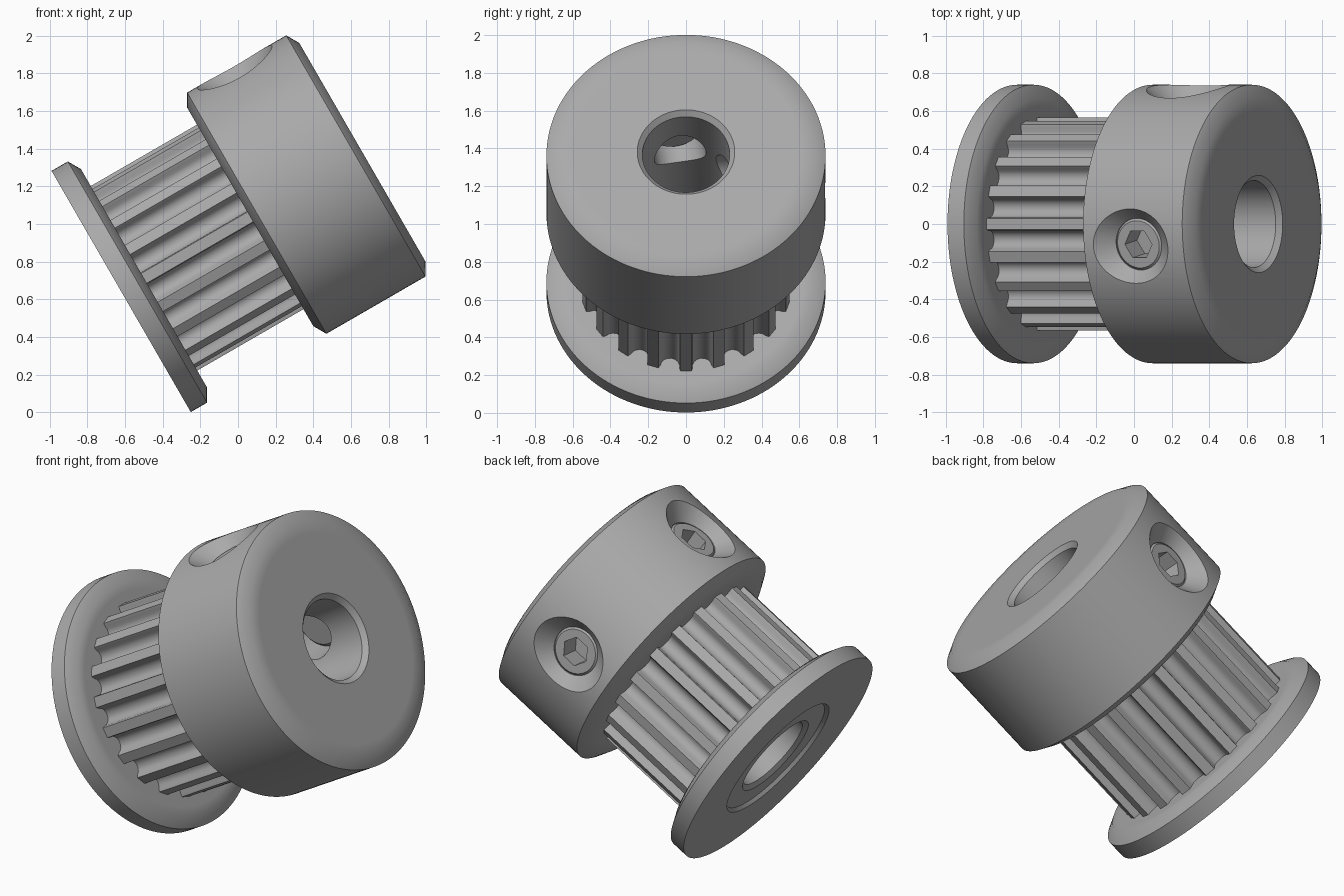
import bpy, bmesh
from math import sin, cos, pi, radians, atan2, hypot
from mathutils import Matrix, Vector

cube = bpy.data.objects.get("Cube")
if cube:
    bpy.data.objects.remove(cube)

R, BORE, RIM = 0.739, 0.231, 0.258      # outer, bore and bore-chamfer radii
CHAMFER_R, CHAMFER_S = 0.07, 0.04
BACK, FLANGE_TOP, HUB_BASE, FRONT = -0.216, -0.076, 0.575, 1.262
TEETH = 20

metal = bpy.data.materials.new("grey metal")
metal.use_nodes = True
grey = (0.4, 0.4, 0.4, 1)
metal.diffuse_color = grey
metal.node_tree.nodes["Principled BSDF"].inputs["Base Color"].default_value = grey

# Shaft axis: local z leans 30 degrees up towards +x, local x points up
tilt = Matrix.Translation((-0.433, 0, 0.75)) @ Matrix((
    (-sin(pi / 6), 0, cos(pi / 6), 0),
    (0, -1, 0, 0),
    (cos(pi / 6), 0, sin(pi / 6), 0),
    (0, 0, 0, 1)))


def finish(name, bm, place=Matrix()):
    bmesh.ops.transform(bm, matrix=tilt @ place, verts=bm.verts)
    bmesh.ops.recalc_face_normals(bm, faces=bm.faces)
    mesh = bpy.data.meshes.new(name)
    bm.to_mesh(mesh)
    bm.free()
    mesh.materials.append(metal)
    obj = bpy.data.objects.new(name, mesh)
    bpy.context.collection.objects.link(obj)
    return obj


def lathe(name, profile, steps, closed=True, place=Matrix()):
    """Turn (radius, height) points about local z."""
    bm = bmesh.new()
    verts = [bm.verts.new((r, 0, s)) for r, s in profile]
    edges = [bm.edges.new(p) for p in zip(verts, verts[1:])]
    if closed:
        edges.append(bm.edges.new((verts[-1], verts[0])))
    bmesh.ops.spin(bm, geom=verts + edges, cent=(0, 0, 0), axis=(0, 0, 1),
                   angle=2 * pi, steps=steps, use_merge=True)
    bmesh.ops.remove_doubles(bm, verts=bm.verts, dist=1e-5)
    return finish(name, bm, place)


def smooth(obj, degrees=35):
    bpy.ops.object.select_all(action='DESELECT')
    obj.select_set(True)
    bpy.context.view_layer.objects.active = obj
    bpy.ops.object.shade_smooth_by_angle(angle=radians(degrees))


# Flange with a chamfered inner edge and a shallow recess on its end
flange = lathe("flange", [
    (BORE, FLANGE_TOP), (BORE, BACK + 0.04), (RIM, BACK + 0.02),
    (0.385, BACK + 0.02), (0.40, BACK), (R, BACK),
    (R, FLANGE_TOP - CHAMFER_S), (R - CHAMFER_R, FLANGE_TOP),
    (0.62, FLANGE_TOP)], 128)

# Hub with both outer edges chamfered
hub = lathe("hub", [
    (BORE, HUB_BASE), (0.60, HUB_BASE), (R - CHAMFER_R, HUB_BASE),
    (R, HUB_BASE + CHAMFER_S), (R, FRONT - CHAMFER_S),
    (R - CHAMFER_R, FRONT), (0.60, FRONT), (RIM, FRONT),
    (BORE, FRONT - 0.027)], 128)

# Toothed belt barrel: round grooves between flat-topped teeth
outline = []
for t in range(TEETH):
    mid = 2 * pi * (t + 0.5) / TEETH
    groove = [(0.563, -0.059)]
    for i in range(9):
        a = pi * i / 8
        groove.append((0.545 - 0.051 * sin(a), -0.051 * cos(a)))
    groove.append((0.563, 0.059))
    for r, w in groove:
        outline.append((hypot(r, w), mid + atan2(w, r)))

bm = bmesh.new()
rings = []
for inner, s in ((False, FLANGE_TOP), (False, HUB_BASE),
                 (True, HUB_BASE), (True, FLANGE_TOP)):
    rings.append([bm.verts.new(((BORE if inner else r) * cos(a),
                                (BORE if inner else r) * sin(a), s))
                  for r, a in outline])
for k in range(4):
    low, high = rings[k], rings[(k + 1) % 4]
    for i in range(len(outline)):
        j = (i + 1) % len(outline)
        bm.faces.new((low[i], low[j], high[j], high[i]))
barrel = finish("toothed_barrel", bm)

# Two set screws a quarter turn apart, in countersunk holes
HOLE, FACE = 0.139, 0.655
for n, angle in enumerate((9.5, -80.5)):
    place = (Matrix.Translation((0, 0, 0.9)) @ Matrix.Rotation(radians(angle), 4, 'Z')
             @ Matrix.Rotation(pi / 2, 4, 'Y'))
    cutter = lathe("hole_cutter", [
        (0, 0.16), (HOLE, 0.16), (HOLE, 0.65), (0.30, 0.811), (0, 0.811)],
        48, False, place)
    cut = hub.modifiers.new("screw hole", 'BOOLEAN')
    cut.operation, cut.solver, cut.object = 'DIFFERENCE', 'EXACT', cutter
    bpy.context.view_layer.objects.active = hub
    bpy.ops.object.modifier_apply(modifier=cut.name)
    bpy.data.objects.remove(cutter)

    # Screw body, its top opened by a hexagon socket
    bm = bmesh.new()
    loops = []
    for r, s, hexed in ((0, 0.315, False), (HOLE - 0.025, 0.315, False),
                        (HOLE, 0.34, False), (HOLE, FACE - 0.012, False),
                        (HOLE - 0.012, FACE, False), (0.083, FACE, True),
                        (0.083, FACE - 0.13, True), (0, FACE - 0.13, True)):
        loop = []
        for i in range(48):
            a = 2 * pi * i / 48
            side = cos(pi / 6) / cos(a % (pi / 3) - pi / 6) if hexed else 1
            loop.append(bm.verts.new((r * side * cos(a), r * side * sin(a), s)))
        loops.append(loop)
    for low, high in zip(loops, loops[1:]):
        for i in range(48):
            j = (i + 1) % 48
            bm.faces.new((low[i], low[j], high[j], high[i]))
    bmesh.ops.remove_doubles(bm, verts=bm.verts, dist=1e-5)
    smooth(finish("set_screw_%d" % (n + 1), bm, place))

for part in (flange, hub, barrel):
    smooth(part)
